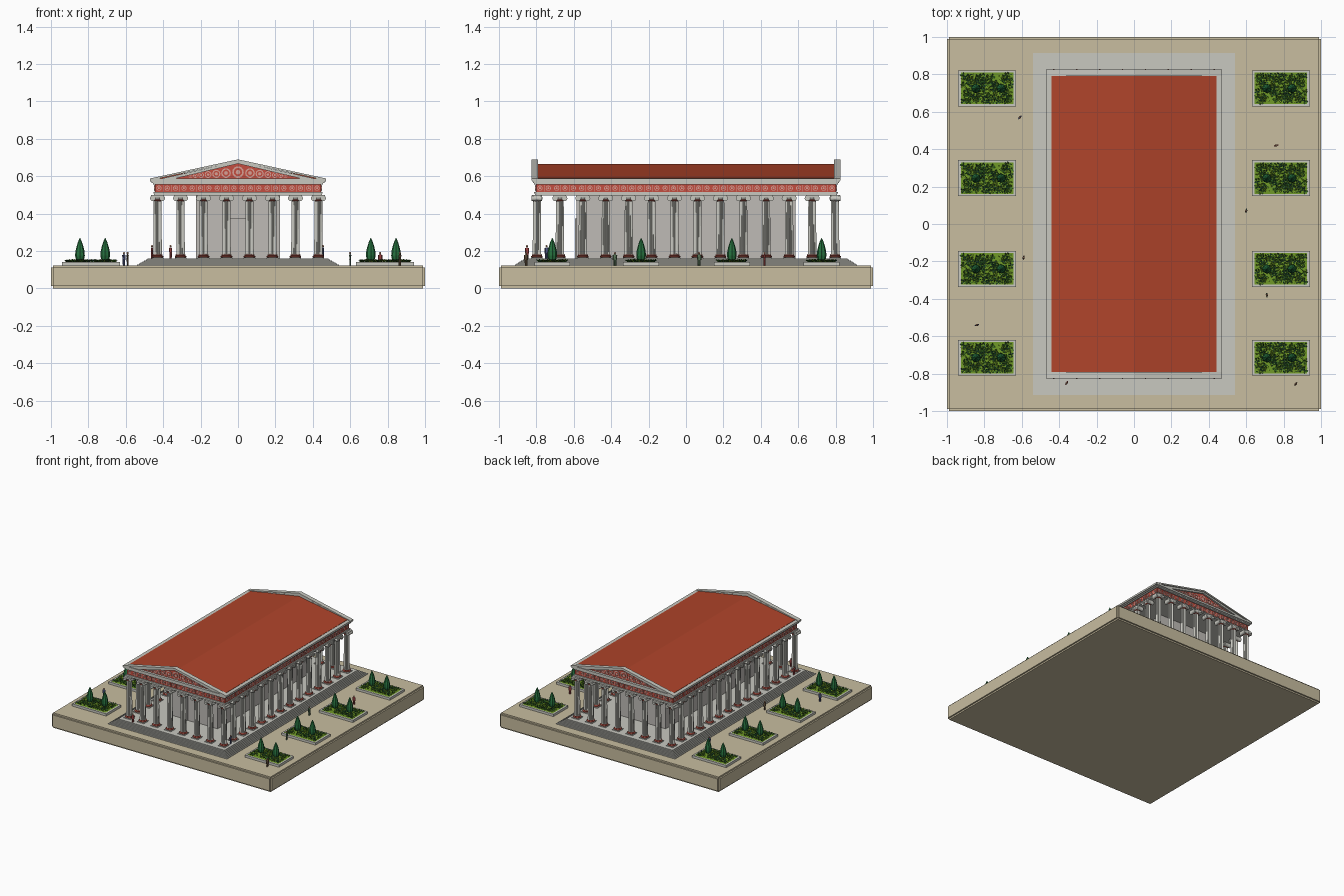
import bpy, bmesh, math, random
from mathutils import Matrix, Vector

if "Cube" in bpy.data.objects:
    bpy.data.objects.remove(bpy.data.objects["Cube"])

random.seed(4)
PI = math.pi


def mat(name, r, g, b):
    m = bpy.data.materials.new(name)
    m.diffuse_color = (r, g, b, 1)
    m.use_nodes = True
    m.node_tree.nodes["Principled BSDF"].inputs["Base Color"].default_value = m.diffuse_color
    return m


SAND = mat("sandstone", .58, .51, .35)
STONE = mat("pale_stone", .58, .58, .53)
WALL = mat("wall_stone", .52, .50, .47)
ROOF = mat("roof_tile", .43, .058, .023)
RED = mat("painted_red", .55, .075, .05)
BASE = mat("base_red", .36, .07, .05)
PINK = mat("pale_ornament", .68, .36, .31)
BED = mat("bed_green", .16, .32, .02)
LEAF = mat("leaf_green", .04, .16, .02)
DARK = mat("dark_leaf", .015, .075, .035)
TREE = mat("tree_green", .02, .17, .05)
TRUNK = mat("trunk_brown", .10, .05, .025)
SKIN = mat("skin", .45, .23, .14)
ROBES = [mat("robe_" + n, *c) for n, c in (("blue", (.07, .09, .22)), ("red", (.35, .06, .06)),
                                          ("green", (.10, .18, .10)), ("brown", (.14, .09, .05)))]


def obj(name, bm, m=None, places=((0, 0, 0, 0),), smooth=False):
    """Make one mesh and a linked copy at each (x, y, z, turn)."""
    bmesh.ops.recalc_face_normals(bm, faces=bm.faces)
    me = bpy.data.meshes.new(name)
    bm.to_mesh(me)
    bm.free()
    if m:
        me.materials.append(m)
    for i, (x, y, z, a) in enumerate(places):
        o = bpy.data.objects.new(name, me)
        bpy.context.collection.objects.link(o)
        o.location, o.rotation_euler = (x, y, z), (0, 0, a)
        if smooth and i == 0:
            bpy.ops.object.select_all(action='DESELECT')
            o.select_set(True)
            bpy.context.view_layer.objects.active = o
            bpy.ops.object.shade_smooth_by_angle(angle=math.radians(40))


def box(bm, x0, x1, y0, y1, z0, z1):
    M = Matrix.Translation(((x0 + x1) / 2, (y0 + y1) / 2, (z0 + z1) / 2))
    return bmesh.ops.create_cube(bm, size=1, matrix=M @ Matrix.Diagonal((x1 - x0, y1 - y0, z1 - z0, 1)))


def block(bm, hx, hy, z0, z1):
    return box(bm, -hx, hx, -hy, hy, z0, z1)


def lathe(bm, pts, seg, flute=0, M=Matrix(), closed=False):
    rings = [[bm.verts.new(M @ Vector((r * (1 - flute * (i % 2)) * math.cos(2 * PI * i / seg),
                                       r * (1 - flute * (i % 2)) * math.sin(2 * PI * i / seg), z)))
              for i in range(seg)] for r, z in pts]
    pairs = list(zip(rings, rings[1:] + rings[:1] if closed else rings[1:]))
    for a, b in pairs:
        for i in range(seg):
            j = (i + 1) % seg
            bm.faces.new((a[i], a[j], b[j], b[i]))
    if not closed:
        bm.faces.new(rings[0])
        bm.faces.new(rings[-1])


def prism(bm, pts, y0, y1):
    a, b = ([bm.verts.new((x, y, z)) for x, z in pts] for y in (y0, y1))
    bm.faces.new(a)
    bm.faces.new(b)
    for i in range(len(pts)):
        j = (i + 1) % len(pts)
        bm.faces.new((a[i], a[j], b[j], b[i]))


def rosette(bm, r, M, depth=.003):
    lathe(bm, [(r, 0), (r, depth), (r * .72, depth), (r * .72, 0)], 14, M=M, closed=True)
    lathe(bm, [(r * .4, 0), (r * .4, depth)], 8, M=M)


# Ground slab
bm = bmesh.new()
block(bm, 1, 1, 0, .123)
bmesh.ops.bevel(bm, geom=bm.edges[:], offset=.012, segments=2, affect='EDGES')
obj("ground_slab", bm, SAND)

# Stepped platform
bm = bmesh.new()
for i in range(7):
    block(bm, .54 - i * .0095, .915 - i * .0085, .12, .128 + i * .0055)
obj("stepped_platform", bm, STONE)

# Columns: short rows face the ends, long rows face the sides
ends = [(-.43 + i * .86 / 7, y, 0, 0) for i in range(8) for y in (-.797, .797)]
sides = [(x, -.797 + i * 1.594 / 13, 0, PI / 2) for i in range(1, 13) for x in (-.43, .43)]
cols = ends + sides
bm = bmesh.new()
block(bm, .031, .031, .16, .166)
lathe(bm, [(.026, .178), (.023, .184), (.0205, .47)], 40, .12)
obj("column_shaft", bm, STONE, cols)
bm = bmesh.new()
lathe(bm, [(.027, .165), (.031, .168), (.031, .172), (.027, .174), (.026, .176), (.028, .178), (.026, .181)], 20)
obj("column_base", bm, BASE, cols, True)
bm = bmesh.new()
lathe(bm, [(.019, .466), (.023, .469), (.023, .474), (.019, .478)], 20)
obj("column_neck_ring", bm, BASE, cols, True)
bm = bmesh.new()
lathe(bm, [(.02, .475), (.028, .487), (.028, .492)], 20)
block(bm, .034, .027, .489, .5)
for x in (-.025, .025):
    M = Matrix.Translation((x, 0, .482)) @ Matrix.Rotation(PI / 2, 4, 'X')
    lathe(bm, [(.006, -.029), (.006, -.026), (.011, -.026), (.011, -.028), (.015, -.028), (.013, 0),
               (.015, .028), (.011, .028), (.011, .026), (.006, .026), (.006, .029)], 16, M=M)
obj("column_scroll_capital", bm, STONE, cols)

# Inner chamber with door
bm = bmesh.new()
block(bm, .225, .585, .16, .505)
obj("inner_chamber", bm, WALL)
bm = bmesh.new()
for s in (-1, 1):
    box(bm, s * .022 - .021, s * .022 + .021, -.591, -.58, .16, .365)
    box(bm, s * .046 - .004, s * .046 + .004, -.594, -.58, .16, .37)
box(bm, -.05, .05, -.594, -.58, .365, .373)
obj("chamber_door", bm, WALL)

# Entablature: beam, painted frieze, cornice
bm = bmesh.new()
block(bm, .448, .808, .498, .507)
block(bm, .452, .812, .507, .515)
block(bm, .454, .814, .557, .565)
block(bm, .462, .817, .565, .573)
block(bm, .47, .823, .573, .588)
obj("beam_and_cornice", bm, STONE)
bm = bmesh.new()
block(bm, .445, .803, .513, .56)
obj("frieze", bm, RED)
bm = bmesh.new()
for half, out, n in ((.445, .803, 20), (.803, .445, 36)):
    turns = (0, PI) if n == 20 else (PI / 2, -PI / 2)
    for a in turns:
        for i in range(n):
            x = -half + (i + .5) * 2 * half / n
            M = (Matrix.Rotation(a, 4, 'Z') @ Matrix.Translation((x, -out, .536))
                 @ Matrix.Rotation(PI / 2, 4, 'X'))
            rosette(bm, .014, M)
            if i:
                vs = box(bm, -half / n - .001, -half / n + .001, -.018, .018, 0, .002)["verts"]
                bmesh.ops.transform(bm, matrix=M, verts=vs)
obj("frieze_ornament", bm, PINK)

# Roof and gables
bm = bmesh.new()
prism(bm, [(-.44, .58), (.44, .58), (.44, .59), (0, .665), (-.44, .59)], -.795, .795)
obj("roof", bm, ROOF)
bm = bmesh.new()
for s in (-1, 1):
    prism(bm, [(-.47, .578), (-.47, .588), (0, .69), (.47, .588), (.47, .578), (0, .679)], s * .79, s * .825)
    prism(bm, [(-.46, .576), (0, .68), (.46, .576), (.385, .576), (0, .667), (-.385, .576)], s * .79, s * .817)
obj("raking_cornice", bm, STONE)
bm = bmesh.new()
for s in (-1, 1):
    prism(bm, [(-.44, .58), (0, .675), (.44, .58)], s * .79, s * .803)
obj("gable_panel", bm, RED)
bm = bmesh.new()
for a in (0, PI):
    for x, r in ((0, .031), (.064, .026), (.116, .022), (.16, .018), (.197, .015), (.228, .012), (.254, .01)):
        for s in ((-1, 1) if x else (1,)):
            M = (Matrix.Rotation(a, 4, 'Z') @ Matrix.Translation((s * x, -.803, .591 + r))
                 @ Matrix.Rotation(PI / 2, 4, 'X'))
            rosette(bm, r, M)
obj("gable_ornament", bm, PINK)

# Planters with leaves
beds = [(x, y, 0, 0 if x > 0 else PI) for x in (-.785, .785) for y in (-.715, -.24, .245, .725)]
bm = bmesh.new()
for s in (-1, 1):
    box(bm, -.155, .155, s * .09 - .006, s * .09 + .006, .12, .142)
    box(bm, s * .148 - .007, s * .148 + .007, -.09, .09, .12, .142)
obj("planter_border", bm, STONE, beds)
bm = bmesh.new()
block(bm, .143, .086, .12, .14)
obj("planter_bed", bm, BED, beds)
for name, m, n in (("light_leaves", BED, 60), ("mid_leaves", LEAF, 90), ("dark_leaves", DARK, 60)):
    bm = bmesh.new()
    for _ in range(n):
        c = Vector((random.uniform(-.132, .132), random.uniform(-.075, .075), .141))
        a0 = random.uniform(0, PI)
        for k in range(3):
            a = a0 + k * 2.1
            d, w = Vector((math.cos(a), math.sin(a), 0)), Vector((-math.sin(a), math.cos(a), 0)) * .004
            mid, tip = c + d * .008 + Vector((0, 0, .008)), c + d * .016 + Vector((0, 0, random.uniform(.006, .017)))
            bm.faces.new([bm.verts.new(p) for p in (c, mid + w, tip, mid - w)])
    obj(name, bm, m, beds)

# Cypress trees, two in each planter
trees = [(s * x, b[1], 0, 0) for b in beds for s in [math.copysign(1, b[0])] for x in (.71, .845)]
trees = list(dict.fromkeys(trees))
bm = bmesh.new()
lathe(bm, [(.006, .138), (.005, .16)], 8)
obj("tree_trunk", bm, TRUNK, trees)
bm = bmesh.new()
lathe(bm, [(.012, .148), (.022, .157), (.026, .175), (.024, .2), (.018, .225), (.01, .25), (.001, .27)], 16, .12)
obj("tree_crown", bm, TREE, trees)

# Visitors
people = [(-.61, .57, .123), (.76, .42, .123), (.60, .07, .123), (-.59, -.18, .123), (-.84, -.54, .123),
          (-.36, -.85, .16), (.71, -.38, .123), (.865, -.855, .123), (.455, -.745, .16), (-.46, -.745, .16)]
people = [(x, y, z, random.uniform(0, 6)) for x, y, z in people]
for k, robe in enumerate(ROBES):
    bm = bmesh.new()
    for s in (-1, 1):
        lathe(bm, [(.0035, 0), (.0045, .034)], 8, M=Matrix.Translation((s * .004, 0, 0)))
        lathe(bm, [(.0022, .028), (.003, .056)], 8, M=Matrix.Translation((s * .0095, 0, 0)))
    lathe(bm, [(.008, .03), (.007, .042), (.009, .055), (.004, .06)], 10, M=Matrix.Diagonal((1, .65, 1, 1)))
    obj("visitor_clothes", bm, robe, people[k::4], True)
bm = bmesh.new()
bmesh.ops.create_uvsphere(bm, u_segments=10, v_segments=6, radius=.0058, matrix=Matrix.Translation((0, 0, .066)))
obj("visitor_head", bm, SKIN, people, True)
